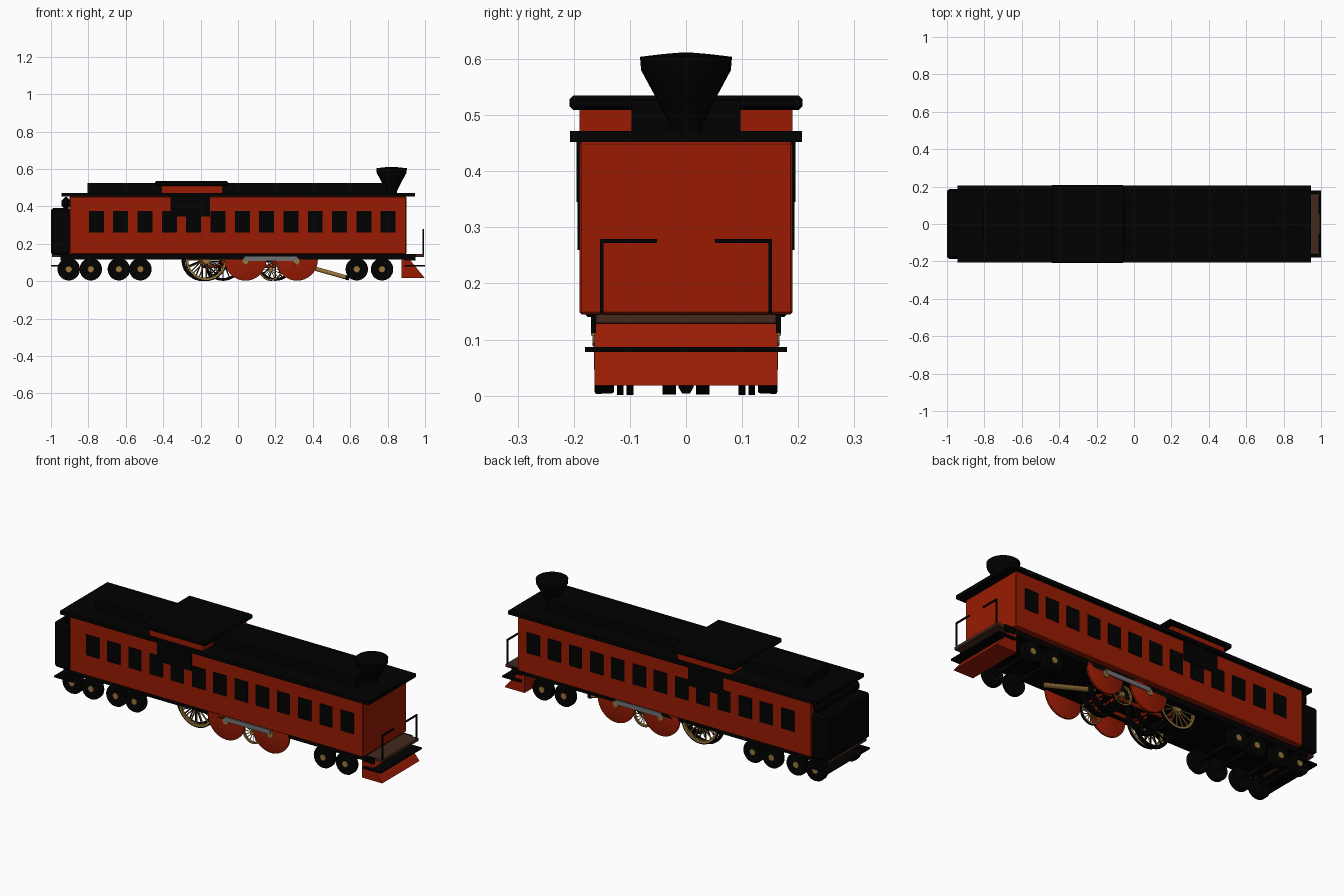
import bpy, bmesh, math
from mathutils import Vector

if "Cube" in bpy.data.objects:
    bpy.data.objects.remove(bpy.data.objects["Cube"])


def material(name, rgb):
    m = bpy.data.materials.new(name)
    m.use_nodes = True
    m.diffuse_color = (*rgb, 1)
    m.node_tree.nodes["Principled BSDF"].inputs["Base Color"].default_value = (*rgb, 1)
    return m


RED = material("barn red", (0.318, 0.011, 0.001))
BLACK = material("soot black", (0.0002, 0.0002, 0.0002))
GOLD = material("aged brass", (0.32, 0.18, 0.04))
GREY = material("rod grey", (0.17, 0.17, 0.18))
BROWN = material("deck brown", (0.058, 0.022, 0.013))


def finish(bm, name, mat, smooth=False):
    bmesh.ops.recalc_face_normals(bm, faces=bm.faces)
    mesh = bpy.data.meshes.new(name)
    bm.to_mesh(mesh)
    bm.free()
    mesh.materials.append(mat)
    ob = bpy.data.objects.new(name, mesh)
    bpy.context.collection.objects.link(ob)
    if smooth:
        bpy.ops.object.select_all(action="DESELECT")
        ob.select_set(True)
        bpy.context.view_layer.objects.active = ob
        bpy.ops.object.shade_smooth_by_angle(angle=math.radians(35))
    return ob


def box(name, mat, x, y, z, bevel=0):
    """Box given by its (min, max) range on each axis."""
    bm = bmesh.new()
    bmesh.ops.create_cube(bm, size=1)
    for v in bm.verts:
        v.co = [r[0] if c < 0 else r[1] for c, r in zip(v.co, (x, y, z))]
    if bevel:
        bmesh.ops.bevel(bm, geom=bm.edges[:], offset=bevel, segments=1, affect="EDGES")
    return finish(bm, name, mat)


def lathe(name, mat, profile, origin, steps=28, along_y=False, closed=False):
    """Spin a (radius, height) profile about z, or about y."""
    bm = bmesh.new()
    rings = []
    for r, h in profile:
        ring = []
        for i in range(steps):
            a = math.tau * i / steps
            c, s = r * math.cos(a), r * math.sin(a)
            ring.append(bm.verts.new(Vector((c, h, s) if along_y else (c, s, h)) + Vector(origin)))
        rings.append(ring)
    for lo, hi in zip(rings, rings[1:] + rings[:1] if closed else rings[1:]):
        for i in range(steps):
            j = (i + 1) % steps
            bm.faces.new((lo[i], lo[j], hi[j], hi[i]))
    if not closed:
        bm.faces.new(rings[0])
        bm.faces.new(rings[-1])
    return finish(bm, name, mat, smooth=True)


def disc(name, mat, x, y, z, r, width, steps=28):
    h = width / 2
    return lathe(name, mat, [(r * 0.96, -h), (r, -h * 0.7), (r, h * 0.7), (r * 0.96, h)],
                 (x, y, z), steps, True)


def ring(name, mat, centre, outer, inner, width):
    h = width / 2
    return lathe(name, mat, [(inner, -h), (outer, -h), (outer, h), (inner, h)],
                 centre, 36, True, True)


def tube(name, mat, points, radius):
    cu = bpy.data.curves.new(name, "CURVE")
    cu.dimensions = "3D"
    cu.bevel_depth = radius
    cu.bevel_resolution = 1
    cu.use_fill_caps = True
    sp = cu.splines.new("POLY")
    sp.points.add(len(points) - 1)
    for p, co in zip(sp.points, points):
        p.co = (*co, 1)
    cu.materials.append(mat)
    ob = bpy.data.objects.new(name, cu)
    bpy.context.collection.objects.link(ob)
    return ob


def spoked_wheel(name, mat, hub_mat, x, y, z, r, width=0.012, spokes=16):
    centre = (x, y, z)
    ring(name + "_tyre", BLACK, centre, r, r * 0.95, width)
    ring(name + "_rim", mat, centre, r * 0.95, r * 0.85, width)
    for i in range(spokes):
        a = math.tau * i / spokes
        end = (x + r * 0.9 * math.cos(a), y, z + r * 0.9 * math.sin(a))
        tube(name + "_spoke", mat, [centre, end], r * 0.035)
    disc(name + "_hub", hub_mat, x, y, z, r * 0.2, 0.022, 14)


# Carriage body, eaves and raised roof
box("body", RED, (-0.9, 0.9), (-0.19, 0.19), (0.145, 0.453), 0.004)
box("eaves", BLACK, (-0.945, 0.945), (-0.207, 0.207), (0.452, 0.472))
box("raised_roof", BLACK, (-0.805, 0.79), (-0.097, 0.097), (0.47, 0.526))
box("cupola", RED, (-0.41, -0.082), (-0.19, 0.19), (0.47, 0.512))
box("cupola_roof", BLACK, (-0.445, -0.052), (-0.208, 0.208), (0.509, 0.535), 0.007)

# Chimney
lathe("chimney", BLACK, [(0.028, 0.47), (0.03, 0.485), (0.053, 0.53), (0.08, 0.58),
                         (0.082, 0.604), (0.04, 0.609), (0.004, 0.612)], (0.821, 0, 0))

# Rear vestibule
box("rear_vestibule", BLACK, (-1, -0.895), (-0.187, 0.187), (0.14, 0.392), 0.012)
box("vestibule_hood", BLACK, (-0.945, -0.895), (-0.187, 0.187), (0.385, 0.45), 0.02)

# Underframe, end decks and step plates
box("underframe", BLACK, (-0.9, 0.9), (-0.163, 0.163), (0.115, 0.146))
for end, s in (("front", 1), ("rear", -1)):
    def along(a, b):
        return tuple(sorted((s * a, s * b)))
    box(end + "_deck", BROWN, along(0.89, 0.994), (-0.16, 0.16), (0.13, 0.145))
    box(end + "_step_plate", BLACK, along(0.89, 1), (-0.18, 0.18), (0.078, 0.087))
    for y in (-0.1645, 0.1645):
        box(end + "_sill", BLACK, along(0.89, 0.95), (y - 0.0045, y + 0.0045), (0.112, 0.146))

# Sloped red guard under the porch
bm = bmesh.new()
outline = [(0.875, 0.129), (0.907, 0.129), (0.998, 0.018), (0.875, 0.018)]
face = bm.faces.new([bm.verts.new((x, -0.163, z)) for x, z in outline])
new = bmesh.ops.extrude_face_region(bm, geom=[face])["geom"]
bmesh.ops.translate(bm, verts=[v for v in new if isinstance(v, bmesh.types.BMVert)],
                    vec=(0, 0.326, 0))
finish(bm, "guard", RED)

for side, s in (("right", -1), ("left", 1)):
    def span(a, b):
        return tuple(sorted((s * a, s * b)))

    # Windows and the dark panel below the cupola
    for i in range(13):
        x = -0.757 + i * 0.13
        box(side + "_window", BLACK, (x - 0.04, x + 0.04), span(0.186, 0.193), (0.26, 0.375))
    box(side + "_cupola_panel", BLACK, (-0.36, -0.15), span(0.186, 0.195), (0.345, 0.47))

    # Porch railing
    box(side + "_rail_post", BLACK, (0.986, 0.994), span(0.147, 0.153), (0.14, 0.278))
    box(side + "_rail_bar", BLACK, (0.986, 0.994), span(0.052, 0.153), (0.272, 0.279))

    # Carrying wheels with brass hubs
    for x in (-0.905, -0.787, -0.637, -0.522, 0.635, 0.77):
        disc(side + "_carrying_wheel", BLACK, x, s * 0.145, 0.064, 0.06, 0.034)
        disc(side + "_wheel_hub", GOLD, x, s * 0.16, 0.064, 0.018, 0.008, 8)

    # Solid driving wheels and the coupling rod
    for x in (0.04, 0.315):
        disc(side + "_driving_wheel", RED, x, s * 0.156, 0.115, 0.112, 0.014, 36)
        disc(side + "_driving_hub", GOLD, x, s * 0.161, 0.107, 0.019, 0.012, 8)
    box(side + "_coupling_rod", GREY, (0.035, 0.315), span(0.163, 0.169), (0.107, 0.132))

    # Spoked wheels between the frames
    spoked_wheel(side + "_large_outer_wheel", GOLD, GOLD, -0.17, s * 0.117, 0.114, 0.113)
    spoked_wheel(side + "_large_inner_wheel", BLACK, RED, -0.19, s * 0.1, 0.113, 0.112)
    spoked_wheel(side + "_small_spoked_wheel", GOLD, GOLD, 0.175, s * 0.117, 0.064, 0.062)
    for x in (-0.08, 0.2):
        spoked_wheel(side + "_inner_spoked_wheel", BLACK, RED, x, s * 0.03, 0.104, 0.102, 0.024)
    tube(side + "_inner_rod", RED, [(-0.19, s * 0.06, 0.08), (0.2, s * 0.06, 0.08)], 0.01)

# Slanted brass piston rod with a dark tip
tube("piston_rod", GOLD, [(0.25, 0, 0.113), (0.58, 0, 0.02)], 0.013)
tube("piston_tip", BLACK, [(0.575, 0, 0.021), (0.595, 0, 0.015)], 0.0135)

# Axles
for x in (-0.905, -0.787, -0.637, -0.522, 0.635, 0.77):
    tube("carrying_axle", BLACK, [(x, -0.14, 0.064), (x, 0.14, 0.064)], 0.012)
for x, z in ((-0.19, 0.112), (-0.08, 0.104), (0.175, 0.064), (0.2, 0.104)):
    tube("spoked_axle", RED, [(x, -0.107, z), (x, 0.107, z)], 0.009)
